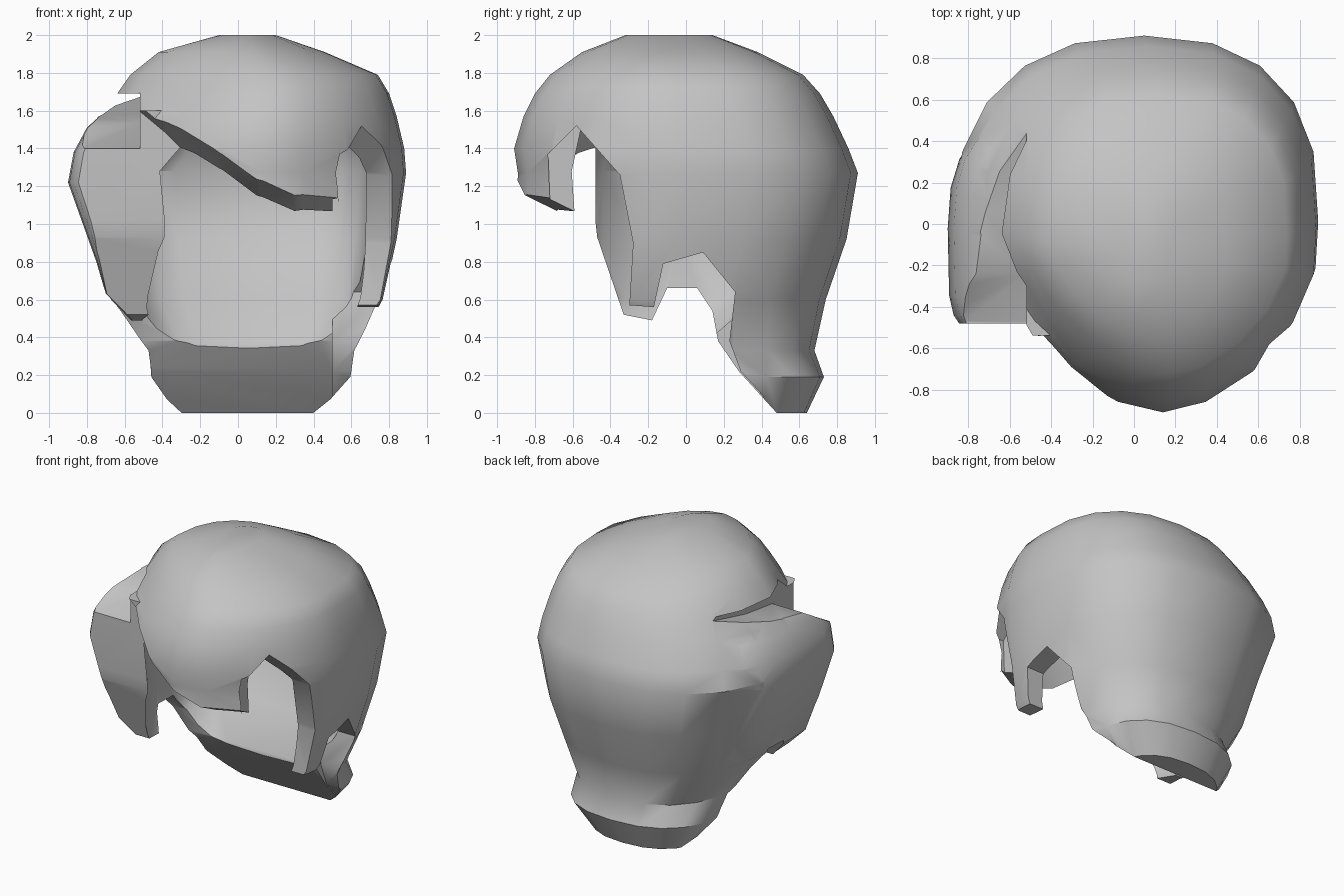
import bpy, bmesh, math

if "Cube" in bpy.data.objects:
    bpy.data.objects.remove(bpy.data.objects["Cube"])

SEGMENTS = 20


def make_object(name, bm):
    bmesh.ops.recalc_face_normals(bm, faces=bm.faces)
    mesh = bpy.data.meshes.new(name)
    bm.to_mesh(mesh)
    bm.free()
    obj = bpy.data.objects.new(name, mesh)
    bpy.context.collection.objects.link(obj)
    return obj


def signed_power(value, exponent):
    return math.copysign(abs(value) ** exponent, value)


def loft(name, rings, back_power, front_power, front_skew=0, back_skew=0):
    """Closed form from rings of (height, left x, right x, front y, back y)."""
    bm = bmesh.new()
    loops = []
    for z, x_min, x_max, y_min, y_max in rings:
        cx, cy = (x_min + x_max) / 2, (y_min + y_max) / 2
        rx, ry = (x_max - x_min) / 2, (y_max - y_min) / 2
        loop = []
        for i in range(SEGMENTS):
            angle = math.tau * i / SEGMENTS
            c, s = math.cos(angle), math.sin(angle)
            e = 2 / (back_power if s > 0 else front_power)
            shift = abs(s) * rx * (back_skew if s > 0 else front_skew)
            x = cx + rx * signed_power(c, e) + shift
            loop.append(bm.verts.new((x, cy + ry * signed_power(s, e), z)))
        loops.append(loop)
    for low, high in zip(loops, loops[1:]):
        for i in range(SEGMENTS):
            j = (i + 1) % SEGMENTS
            bm.faces.new((low[i], low[j], high[j], high[i]))
    bm.faces.new(loops[0])
    bm.faces.new(loops[-1])
    return make_object(name, bm)


def prism(name, axis, start, end, outline, drop=0):
    """Outline (side y,z or front x,z) extruded along an axis, sinking by drop."""
    bm = bmesh.new()
    place = (lambda t, u, v: (t, u, v)) if axis == "x" else (lambda t, u, v: (u, t, v))
    ends = [[bm.verts.new(place(t, u, v - sink)) for u, v in outline]
            for t, sink in ((start, 0), (end, drop))]
    for loop in ends:
        bm.faces.new(loop)
    for i in range(len(outline)):
        j = (i + 1) % len(outline)
        bm.faces.new((ends[0][i], ends[0][j], ends[1][j], ends[1][i]))
    return make_object(name, bm)


def combine(target, other, operation):
    other.hide_render = True
    mod = target.modifiers.new("combine", "BOOLEAN")
    mod.operation = operation
    mod.solver = "EXACT"
    mod.use_hole_tolerant = True
    mod.object = other
    bpy.context.view_layer.objects.active = target
    bpy.ops.object.modifier_apply(modifier=mod.name)
    bpy.data.objects.remove(other)


# Outer volume of the hair, nape to crown
hair = loft("hair", [
    (0, -.36, .44, -.1, .64),
    (.19, -.47, .6, -.25, .73),
    (.33, -.5, .63, -.7, .68),
    (.6, -.69, .77, -.9, .74),
    (.92, -.76, .84, -.9, .85),
    (1.27, -.88, .89, -.89, .91),
    (1.4, -.84, .88, -.91, .86),
    (1.57, -.74, .84, -.86, .78),
    (1.69, -.64, .8, -.8, .71),
    (1.79, -.57, .74, -.72, .62),
    (1.91, -.42, .46, -.55, .38),
    (2, -.1, .2, -.32, .14),
], 2.4, 1.68, .14, .05)

# Loose side lock standing out from the temple
combine(hair, loft("side_lock", [
    (.45, -.52, -.2, -.54, .3),
    (.63, -.7, -.2, -.54, .4),
    (.8, -.75, -.2, -.54, .45),
    (1.22, -.9, -.2, -.54, .5),
    (1.38, -.87, -.2, -.54, .5),
    (1.51, -.8, -.2, -.54, .45),
    (1.6, -.7, -.2, -.54, .4),
], 2.4, 5), "UNION")

# Face opening under the diagonal fringe
combine(hair, prism("face_opening", "y", -1.3, -.48, [
    (-1.3, -.3), (-1.3, 2.08), (-.62, 2.08), (-.38, 1.88),
    (-.1, 1.6), (.1, 1.44), (.3, 1.37), (.53, 1.42), (.53, -.9), (-1.3, -.9),
], .4), "DIFFERENCE")

# Sideburn, ear notch and nape on the lock side
combine(hair, prism("lock_side_cut", "x", -1.3, .515, [
    (-.5, -.3), (-.5, 1.2), (-.47, .93), (-.33, .52), (-.18, .49),
    (-.1, .66), (.06, .66), (.14, .54), (.17, .38), (.28, .22),
    (.48, 0), (.48, -.3),
]), "DIFFERENCE")

# Temple notch, sideburn, ear notch and nape on the other side
combine(hair, prism("notched_side_cut", "x", .5, 1.3, [
    (-1.3, -.3), (-1.3, 1.12), (-.72, 1.12), (-.73, 1.37), (-.58, 1.52),
    (-.35, 1.26), (-.28, .9), (-.3, .57), (-.17, .56), (-.12, .79),
    (.09, .85), (.26, .64), (.23, .38), (.29, .22), (.49, 0), (.49, -.3),
]), "DIFFERENCE")

# Parting between the crown and the side lock
combine(hair, prism("parting", "x", -1.3, -.52, [
    (.51, 1.69), (.06, 1.58), (-.24, 1.54), (-.47, 1.4),
    (-1.3, 1.39), (-1.3, 1.695),
]), "DIFFERENCE")

# Hollow for the head
combine(hair, loft("head_hollow", [
    (-.3, -.4, .5, -.7, .1),
    (.37, -.45, .56, -.7, .2),
    (.61, -.56, .65, -.7, .42),
    (.93, -.6, .69, -.7, .64),
    (1.28, -.64, .72, -.72, .7),
    (1.5, -.44, .68, -.66, .6),
    (1.7, -.37, .54, -.54, .46),
    (1.85, -.2, .25, -.25, .2),
], 4, 2.1, .14), "DIFFERENCE")

# Single grey colour
grey = bpy.data.materials.new("light_grey")
grey.use_nodes = True
colour = (.55, .55, .55, 1)
grey.diffuse_color = colour
grey.node_tree.nodes["Principled BSDF"].inputs["Base Color"].default_value = colour
hair.data.materials.clear()
hair.data.materials.append(grey)
for face in hair.data.polygons:
    face.material_index = 0

bpy.ops.object.select_all(action="DESELECT")
hair.select_set(True)
bpy.context.view_layer.objects.active = hair
bpy.ops.object.shade_smooth_by_angle(angle=math.radians(38))
